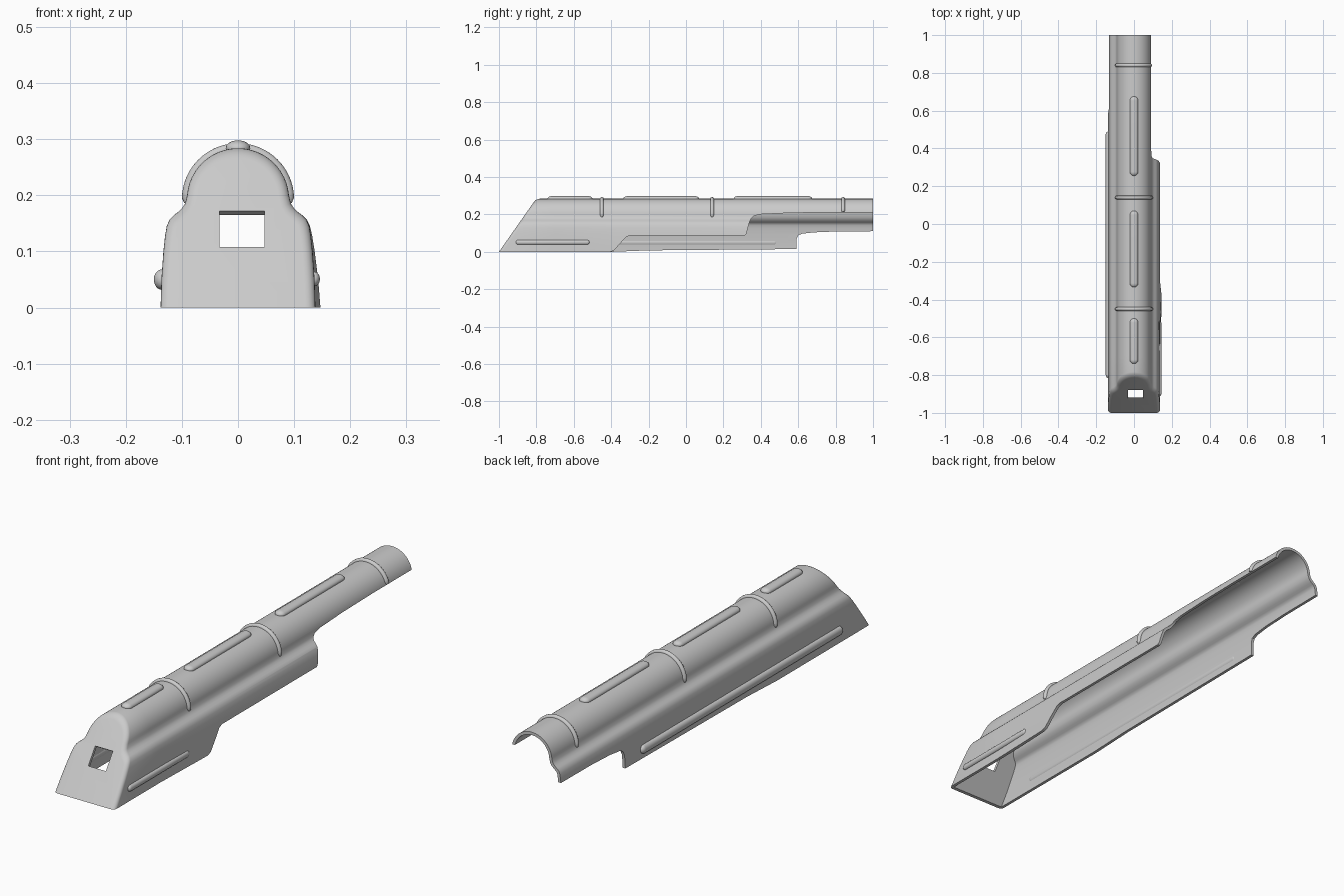
import bpy, bmesh, math
from mathutils import Vector

if "Cube" in bpy.data.objects:
    bpy.data.objects.remove(bpy.data.objects["Cube"])

SLOPE = 0.7          # front face: y = -1 + SLOPE * z
WALL = 0.012
ARC_Z, ARC_R = 0.193, 0.091


def finish(ob, angle=35):
    bpy.ops.object.select_all(action='DESELECT')
    ob.select_set(True)
    bpy.context.view_layer.objects.active = ob
    bpy.ops.object.shade_smooth_by_angle(angle=math.radians(angle))


def mesh_object(name, bm):
    bmesh.ops.recalc_face_normals(bm, faces=bm.faces)
    me = bpy.data.meshes.new(name)
    bm.to_mesh(me)
    bm.free()
    ob = bpy.data.objects.new(name, me)
    bpy.context.collection.objects.link(ob)
    return ob


def profile(inset):
    # cross-section: flared skirt, rounded shoulder, half-round top
    half = [(0.138, 0), (0.1365, 0.05), (0.133, 0.1), (0.130, 0.128), (0.127, 0.145),
            (0.122, 0.157), (0.114, 0.165), (0.106, 0.171), (0.099, 0.178), (0.094, 0.186)]
    arc = [(ARC_R * math.cos(math.radians(a)), ARC_Z + ARC_R * math.sin(math.radians(a)))
           for a in range(5, 176, 5)]
    pts = [Vector(p) for p in half + arc + [(-x, z) for x, z in reversed(half)]]
    out = []
    for i, p in enumerate(pts):
        if i in (0, len(pts) - 1):
            n = Vector((1 if i == 0 else -1, 0))
        else:
            d = (pts[i + 1] - pts[i - 1]).normalized()
            n = Vector((d.y, -d.x))
        out.append(p - n * inset)
    return out


def loft(name, rings, bottom=0.0):
    # each ring: inset, y at z = 0, slope of y with z, flare of the right skirt
    bm = bmesh.new()
    loops = []
    for inset, y, slope, flare in rings:
        pts = profile(inset)
        pts[0].y = pts[-1].y = bottom
        loops.append([bm.verts.new((x + (flare * max(0, 1 - z / 0.17) if x > 0 else 0),
                                    y + slope * z, z)) for x, z in pts])
    n = len(loops[0])
    for a, b in zip(loops, loops[1:]):
        for i in range(n):
            j = (i + 1) % n
            bm.faces.new((a[i], a[j], b[j], b[i]))
    bm.faces.new(loops[0])
    bm.faces.new(loops[-1])
    return mesh_object(name, bm)


def side_cutter(name, pts, x0, x1):
    bm = bmesh.new()
    a = [bm.verts.new((x0, y, z)) for y, z in pts]
    b = [bm.verts.new((x1, y, z)) for y, z in pts]
    for i in range(len(a)):
        j = (i + 1) % len(a)
        bm.faces.new((a[i], a[j], b[j], b[i]))
    bm.faces.new(a)
    bm.faces.new(b)
    return mesh_object(name, bm)


def rib(name, x, z, rx, rz, y0, y1, ry):
    # stretched sphere: rounded rib running along y
    bm = bmesh.new()
    bmesh.ops.create_uvsphere(bm, u_segments=20, v_segments=12, radius=1)
    bmesh.ops.bisect_plane(bm, geom=bm.verts[:] + bm.edges[:] + bm.faces[:],
                           plane_co=(0, 0.01, 0), plane_no=(0, 1, 0))
    for v in bm.verts:
        end = y1 - ry if v.co.y > 0.005 else y0 + ry
        v.co = (x + v.co.x * rx, end + v.co.y * ry, z + v.co.z * rz)
    finish(mesh_object(name, bm), 60)


# cover body: solid with rounded nose, hollowed by an inner loft
R = 0.018
nose = []
for k in range(5, -1, -1):
    t = math.radians(90 * k / 5)
    nose.append((R * (1 - math.cos(t)), -1 + R * (1 - math.sin(t)), SLOPE, 0))
FL = 0.009
cover = loft("cover_shell", nose + [(0, -0.7, 0, 0), (0, -0.4, 0, FL), (0, 1, 0, FL)])
hollow = loft("hollow_cutter", [(WALL, -1 + WALL * 1.25, SLOPE, 0), (WALL, -0.7, 0, 0),
                                (WALL, -0.4, 0, FL), (WALL, 1.1, 0, FL)], bottom=-0.05)

# stepped lower edges, different on each side
right_cut = side_cutter("right_cutter", [
    (-0.41, -0.1), (-0.405, 0), (-0.385, 0.008), (-0.32, 0.08), (-0.30, 0.087), (0.315, 0.087),
    (0.323, 0.097), (0.338, 0.155), (0.348, 0.178), (0.365, 0.193), (0.40, 0.201),
    (0.55, 0.208), (0.75, 0.211), (1.1, 0.211), (1.1, -0.1)], 0.02, 0.3)
left_cut = side_cutter("left_cutter", [
    (-0.4, -0.1), (-0.4, 0.0), (-0.2, 0.008), (0.59, 0.015), (0.592, 0.07), (0.60, 0.088),
    (0.62, 0.097), (0.68, 0.104), (0.8, 0.109), (1.1, 0.111), (1.1, -0.1)], -0.3, -0.02)

# square window through the sloped nose
bpy.ops.mesh.primitive_cube_add(size=1, location=(0.007, -1 + SLOPE * 0.14, 0.14),
                                rotation=(-math.atan(SLOPE), 0, 0))
window = bpy.context.object
window.name = "window_cutter"
window.scale = (0.08, 0.12, 0.079)

bpy.context.view_layer.objects.active = cover
for cutter in (hollow, right_cut, left_cut, window):
    mod = cover.modifiers.new("cut", 'BOOLEAN')
    mod.operation, mod.solver, mod.object = 'DIFFERENCE', 'EXACT', cutter
    bpy.ops.object.modifier_apply(modifier=mod.name)
    bpy.data.objects.remove(cutter)
finish(cover)

# raised ribs along the top
for i, (y0, y1) in enumerate([(-0.74, -0.5), (-0.335, 0.07), (0.255, 0.675)]):
    rib(f"top_rib_{i + 1}", 0, 0.284, 0.022, 0.014, y0, y1, 0.022)

# skirt ribs on both sides
rib("left_rib", -0.136, 0.05, 0.014, 0.018, -0.815, 0.49, 0.018)
rib("right_rib", 0.136, 0.051, 0.010, 0.013, -0.91, -0.515, 0.014)

# half-round bands over the top
for i, (y, start) in enumerate([(-0.45, -4), (0.14, -4), (0.84, 13)]):
    cu = bpy.data.curves.new(f"band_{i + 1}", 'CURVE')
    cu.dimensions = '3D'
    cu.bevel_depth, cu.bevel_resolution, cu.use_fill_caps = 0.01, 3, True
    sp = cu.splines.new('POLY')
    n = 33
    sp.points.add(n - 1)
    for k, p in enumerate(sp.points):
        a = math.radians(start + (184 - start) * k / (n - 1))
        p.co = (0.0905 * math.cos(a), y, ARC_Z + 0.0905 * math.sin(a), 1)
        p.radius = 0.6 if k in (0, n - 1) else 1
    sp.use_smooth = True
    ob = bpy.data.objects.new(cu.name, cu)
    bpy.context.collection.objects.link(ob)
